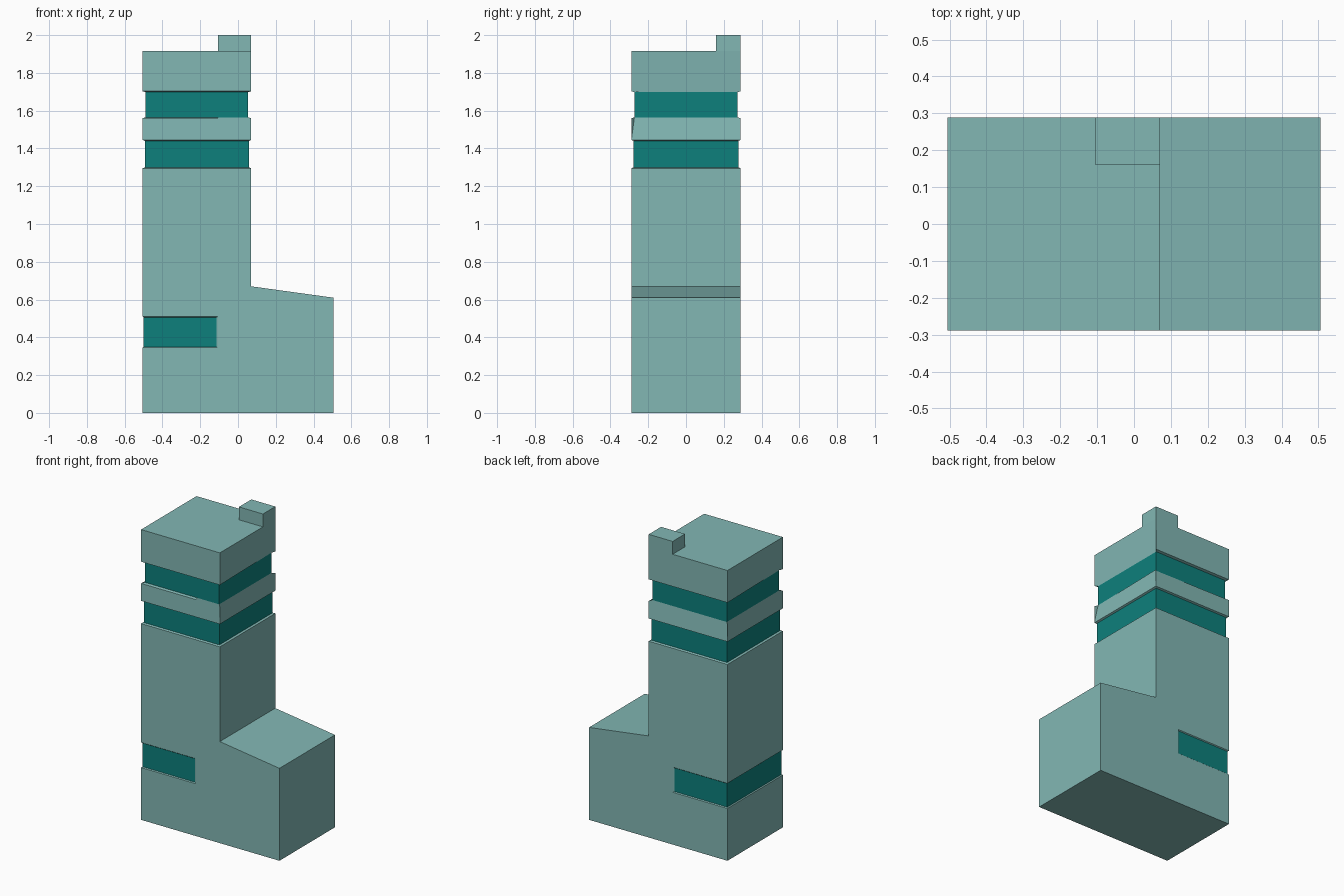
import bpy, bmesh

if "Cube" in bpy.data.objects:
    bpy.data.objects.remove(bpy.data.objects["Cube"])

X0, X1, XT, Y = -0.505, 0.505, 0.07, 0.289
ROOF, TOP = 1.915, 2.0


def material(name, rgb):
    m = bpy.data.materials.new(name)
    m.diffuse_color = (*rgb, 1)
    m.use_nodes = True
    m.node_tree.nodes["Principled BSDF"].inputs["Base Color"].default_value = m.diffuse_color
    return m


bm = bmesh.new()

# Main mass: L-shaped profile extruded through the depth
profile = [(X0, 0), (X1, 0), (X1, 0.61), (XT, 0.67), (XT, ROOF), (X0, ROOF)]
face = bm.faces.new([bm.verts.new((x, -Y, z)) for x, z in profile])
ext = bmesh.ops.extrude_face_region(bm, geom=[face], use_keep_orig=True)
bmesh.ops.translate(bm, vec=(0, 2 * Y, 0),
                    verts=[e for e in ext["geom"] if isinstance(e, bmesh.types.BMVert)])
bmesh.ops.recalc_face_normals(bm, faces=bm.faces[:])


def cut(co, no, faces=None):
    faces = faces or bm.faces[:]
    geom = set(faces)
    for f in faces:
        geom.update(f.edges)
        geom.update(f.verts)
    bmesh.ops.bisect_plane(bm, geom=list(geom), plane_co=co, plane_no=no, dist=1e-5)


def roof_faces():
    return [f for f in bm.faces
            if f.normal.z > 0.9 and f.calc_center_median().z > ROOF - 0.01]


# Roof corner block, raised out of the roof
cut((-0.105, 0, 0), (1, 0, 0), roof_faces())
cut((0, 0.16, 0), (0, 1, 0), roof_faces())
corner = [f for f in roof_faces()
          if f.calc_center_median().x > -0.105 and f.calc_center_median().y > 0.16]
ext = bmesh.ops.extrude_face_region(bm, geom=corner)
bmesh.ops.translate(bm, vec=(0, 0, TOP - ROOF),
                    verts=[e for e in ext["geom"] if isinstance(e, bmesh.types.BMVert)])

# Recessed glass bands: bottom, top, right end, depth
bands = [(0.345, 0.511, -0.106, 0.006),
         (1.295, 1.445, None, 0.012),
         (1.560, 1.703, None, 0.016)]
LIP = 0.005
for z0, z1, end, depth in bands:
    cut((0, 0, z0), (0, 0, 1))
    cut((0, 0, z1), (0, 0, 1))
    if end is not None:
        cut((end, 0, 0), (1, 0, 0))
    right = XT if end is None else end
    bm.normal_update()
    glass = [f for f in bm.faces
             if z0 < f.calc_center_median().z < z1 and abs(f.normal.z) < 0.1
             and f.calc_center_median().x < right + 1e-4]
    bmesh.ops.inset_region(bm, faces=glass, thickness=LIP, depth=0,
                           use_boundary=True, use_even_offset=True)
    for v in {v for f in glass for v in f.verts}:
        inner = right - (depth if end is None else 0.009)
        v.co.x = min(max(v.co.x, X0 + depth), inner)
        v.co.y = min(max(v.co.y, -Y + depth), Y - depth)
        v.co.z = z0 + LIP if v.co.z < (z0 + z1) / 2 else z1 - LIP
    for f in glass:
        f.material_index = 1

# Merge leftover flat cuts
bmesh.ops.dissolve_limit(bm, angle_limit=0.01, use_dissolve_boundaries=False,
                         verts=bm.verts[:], edges=bm.edges[:], delimit={'MATERIAL'})
bmesh.ops.recalc_face_normals(bm, faces=bm.faces[:])

mesh = bpy.data.meshes.new("tower_building")
bm.to_mesh(mesh)
bm.free()
mesh.materials.append(material("pale teal wall", (0.223, 0.474, 0.456)))
mesh.materials.append(material("deep teal glass", (0.004, 0.216, 0.202)))
bpy.context.collection.objects.link(bpy.data.objects.new("tower_building", mesh))
